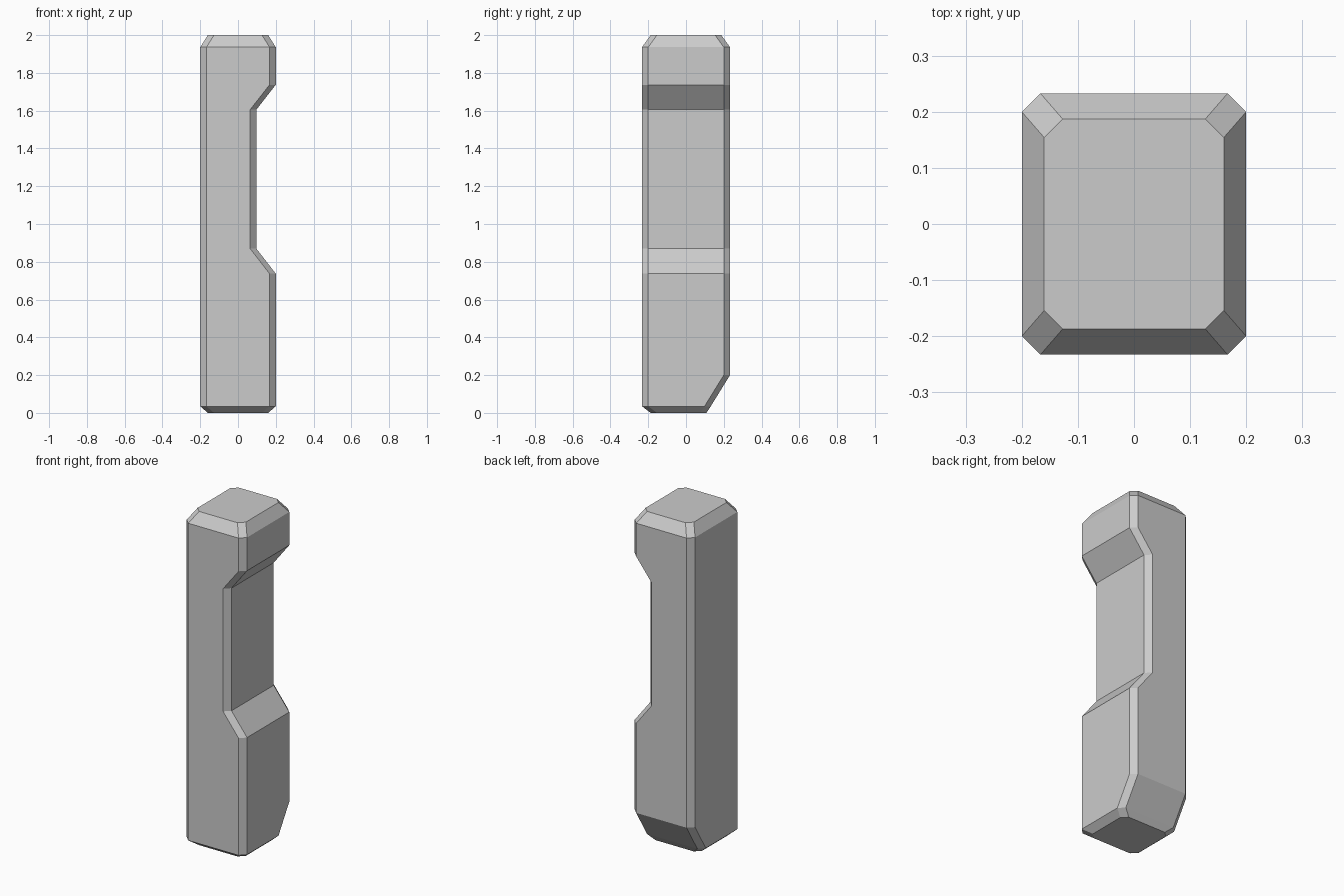
import bpy
import bmesh

default = bpy.data.objects.get("Cube")
if default:
    bpy.data.objects.remove(default, do_unlink=True)

# Single stone-grey material
grey = bpy.data.materials.new("stone_grey")
grey.use_nodes = True
colour = (0.6, 0.6, 0.6, 1.0)
grey.diffuse_color = colour
grey.node_tree.nodes["Principled BSDF"].inputs["Base Color"].default_value = colour

CUT = 0.033  # chamfer of the vertical corners


def chamfered_ring(bm, z, left, front, back):
    """Rectangle with cut corners; the right side mirrors the full width."""
    right = -0.16 if z in (0.0, 2.0) else -0.2
    outline = [
        (right + CUT, front), (left - CUT, front),
        (left, front + CUT), (left, back - CUT),
        (left - CUT, back), (right + CUT, back),
        (right, back - CUT), (right, front + CUT),
    ]
    return [bm.verts.new((x, y, z)) for x, y in outline]


# Post sections from foot to top: height, left side, front, back
sections = [
    (0.0, 0.16, -0.187, 0.108),
    (0.035, 0.2, -0.233, 0.131),
    (0.2, 0.2, -0.233, 0.233),
    (0.737, 0.2, -0.233, 0.233),
    (0.87, 0.097, -0.233, 0.233),
    (1.605, 0.097, -0.233, 0.233),
    (1.737, 0.2, -0.233, 0.233),
    (1.936, 0.2, -0.233, 0.233),
    (2.0, 0.16, -0.187, 0.187),
]

bm = bmesh.new()
rings = [chamfered_ring(bm, *s) for s in sections]
for low, high in zip(rings, rings[1:]):
    for i in range(len(low)):
        j = (i + 1) % len(low)
        bm.faces.new((low[i], low[j], high[j], high[i]))
bm.faces.new(rings[0][::-1])
bm.faces.new(rings[-1])

# Merge the coplanar side panels into clean flat faces
bmesh.ops.dissolve_limit(bm, angle_limit=0.01, verts=bm.verts, edges=bm.edges)
bmesh.ops.recalc_face_normals(bm, faces=bm.faces)

mesh = bpy.data.meshes.new("notched_post")
bm.to_mesh(mesh)
bm.free()
mesh.materials.append(grey)
post = bpy.data.objects.new("notched_post", mesh)
bpy.context.collection.objects.link(post)
